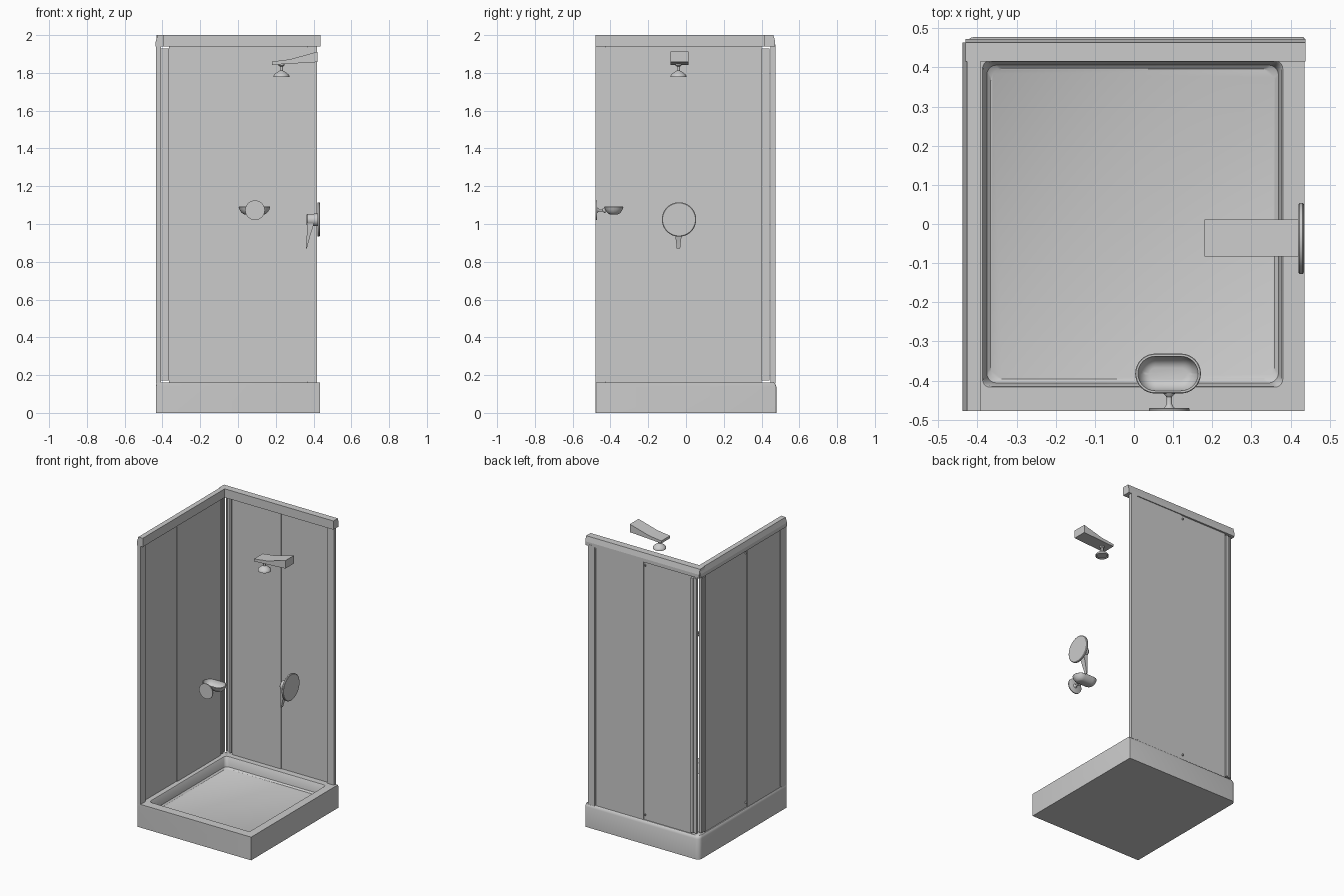
import bpy, bmesh, math
from mathutils import Vector

if "Cube" in bpy.data.objects:
    bpy.data.objects.remove(bpy.data.objects["Cube"])


def finish(name, bm, smooth=False):
    bmesh.ops.recalc_face_normals(bm, faces=bm.faces)
    me = bpy.data.meshes.new(name)
    bm.to_mesh(me)
    bm.free()
    ob = bpy.data.objects.new(name, me)
    bpy.context.collection.objects.link(ob)
    if smooth:
        bpy.ops.object.select_all(action='DESELECT')
        bpy.context.view_layer.objects.active = ob
        ob.select_set(True)
        bpy.ops.object.shade_smooth_by_angle(angle=math.radians(35))
    return ob


def loft(name, rings, smooth=False):
    """Skin equal-length closed rings and cap both ends."""
    bm = bmesh.new()
    vs = [[bm.verts.new(p) for p in r] for r in rings]
    n = len(vs[0])
    for a, b in zip(vs, vs[1:]):
        for i in range(n):
            j = (i + 1) % n
            bm.faces.new((a[i], a[j], b[j], b[i]))
    bm.faces.new(vs[0][::-1])
    bm.faces.new(vs[-1])
    return finish(name, bm, smooth)


def box(name, lo, hi):
    ring = lambda z: [(lo[0], lo[1], z), (hi[0], lo[1], z), (hi[0], hi[1], z), (lo[0], hi[1], z)]
    return loft(name, [ring(lo[2]), ring(hi[2])])


def round_rect(x0, x1, y0, y1, z, radii, seg=5):
    """Rounded rectangle; radii go front-right, back-right, back-left, front-left."""
    pts = []
    corners = [(x1, y0, -1, 1), (x1, y1, -1, -1), (x0, y1, 1, -1), (x0, y0, 1, 1)]
    for k, ((x, y, sx, sy), r) in enumerate(zip(corners, radii)):
        for i in range(seg + 1):
            a = math.radians(-90 + 90 * k + 90 * i / seg)
            pts.append((x + sx * r + r * math.cos(a), y + sy * r + r * math.sin(a), z))
    return pts


def turned(name, origin, axis, profile, n=32):
    """Revolve (distance along axis, radius) pairs around an axis."""
    q = Vector((0, 0, 1)).rotation_difference(Vector(axis))
    rings = [[Vector(origin) + q @ Vector((r * math.cos(2 * math.pi * i / n),
                                           r * math.sin(2 * math.pi * i / n), d))
              for i in range(n)] for d, r in profile]
    return loft(name, rings, True)


# Tray with a raised rim and a shallow, soft-cornered basin
outer = (.001, .004, .03, .004)
loft("shower_tray", [
    round_rect(-.435, .435, -.478, .478, 0, outer),
    round_rect(-.435, .435, -.478, .478, .14, outer),
    round_rect(-.432, .435, -.478, .472, .155, outer),
    round_rect(-.428, .435, -.478, .466, .16, outer),
    round_rect(-.387, .380, -.417, .417, .16, (.02,) * 4),
    round_rect(-.384, .377, -.414, .414, .156, (.02,) * 4),
    round_rect(-.376, .369, -.406, .406, .095, (.025,) * 4),
    round_rect(-.366, .359, -.396, .396, .085, (.03,) * 4)], True)


# Walls: u runs along the wall, d is depth inward from the outer face
def back(u0, u1, d0, d1):
    return (u0, .475 - d1), (u1, .475 - d0)


def left(u0, u1, d0, d1):
    return (-.435 + d0, u0), (-.435 + d1, u1)


def wall(prefix, place, post, seam, strips, seam_side):
    def part(name, u0, u1, d0, d1, z0, z1):
        lo, hi = place(min(u0, u1), max(u0, u1), d0, d1)
        box(prefix + name, (*lo, z0), (*hi, z1))
    # end post with a narrow inner lip
    part("end_post", *post, .002, .027, .155, 1.95)
    s = 1 if strips[0] > post[0] else -1
    inner = post[1] if s > 0 else post[0]
    part("end_post_lip", inner, inner + s * .007, .005, .02, .165, 1.935)
    # fixed and sliding panels, slightly offset in depth
    part("fixed_panel", inner, seam + s * .012, .009, .014, .155, 1.945)
    part("sliding_panel", seam, strips[0], .015, .020, .16, 1.945)
    # corner channel made from strips
    for i, (a, b) in enumerate(zip(strips, strips[1:])):
        part("corner_strip_%d" % i, a, b, (.004, .012, .006)[i], (.028, .021, .025)[i], .172, 1.928)
    # guide screws
    for z in (.19, 1.91):
        lo, hi = place(seam + s * .02, seam + s * .027, .006, .016)
        box(prefix + "guide_screw", (*lo, z), (*hi, z + .012))


wall("back_", back, (.367, .417), .01, (-.365, -.383, -.398, -.408), 1)
wall("left_", left, (-.478, -.425), -.072, (.400, .418, .430, .442), 1)

# Top rails with chamfered outer edges
sec = [(.415, 1.94), (.472, 1.94), (.472, 1.965), (.463, 2), (.415, 2)]
loft("back_rail", [[(x, y, z) for y, z in sec] for x in (-.431, .438)])
sec = [(-.392, 1.94), (-.438, 1.94), (-.436, 1.965), (-.426, 2), (-.392, 2)]
loft("left_rail", [[(x, y, z) for x, z in sec] for y in (-.478, .463)])

# Shower arm and bell-shaped head
arm = [(.18, 1.843), (.42, 1.857), (.42, 1.912), (.275, 1.872), (.18, 1.86)]
loft("shower_arm", [[(x, y, z) for x, z in arm] for y in (-.083, .012)])
turned("shower_head", (.23, -.04, 1.85), (0, 0, -1),
       [(0, .016), (.012, .015), (.016, .008), (.038, .008), (.044, .018), (.05, .028),
        (.058, .037), (.066, .042), (.073, .042), (.073, .037), (.069, .033)])

# Mixer plate, hub and tapered lever
turned("mixer_plate", (.434, -.037, 1.024), (-1, 0, 0),
       [(0, .087), (.003, .091), (.011, .091), (.014, .087)], 48)
turned("mixer_hub", (.424, -.037, 1.022), (-1, 0, 0),
       [(0, .033), (.056, .031), (.062, .026)])
rows = [(1.02, .366, .402, .022), (.985, .366, .398, .021), (.94, .364, .383, .017),
        (.90, .361, .372, .012), (.87, .359, .365, .009)]
loft("mixer_lever", [[(a, -.04 - w, z), (b, -.04 - w, z), (b, -.04 + w, z), (a, -.04 + w, z)]
                     for z, a, b, w in rows], True)

# Soap dish: wall disc, stem and hollow oval bowl
turned("dish_wall_disc", (.09, -.478, 1.073), (0, 1, 0),
       [(0, .052), (.006, .052), (.008, .049)])
turned("dish_stem", (.09, -.472, 1.073), (0, 1, 0),
       [(0, .016), (.006, .010), (.012, .007), (.03, .007), (.038, .014), (.046, .016)], 20)


def oval(inset, z):
    return round_rect(.003 + inset, .171 - inset, -.433 + inset, -.331 - inset, z,
                      (.051 - inset,) * 4, 8)


loft("soap_dish", [oval(i, z) for i, z in (
    (.034, 1.05), (.024, 1.053), (.013, 1.063), (.005, 1.076), (0, 1.09), (.002, 1.092),
    (.007, 1.092), (.010, 1.08), (.017, 1.067), (.027, 1.058), (.037, 1.056))], True)
